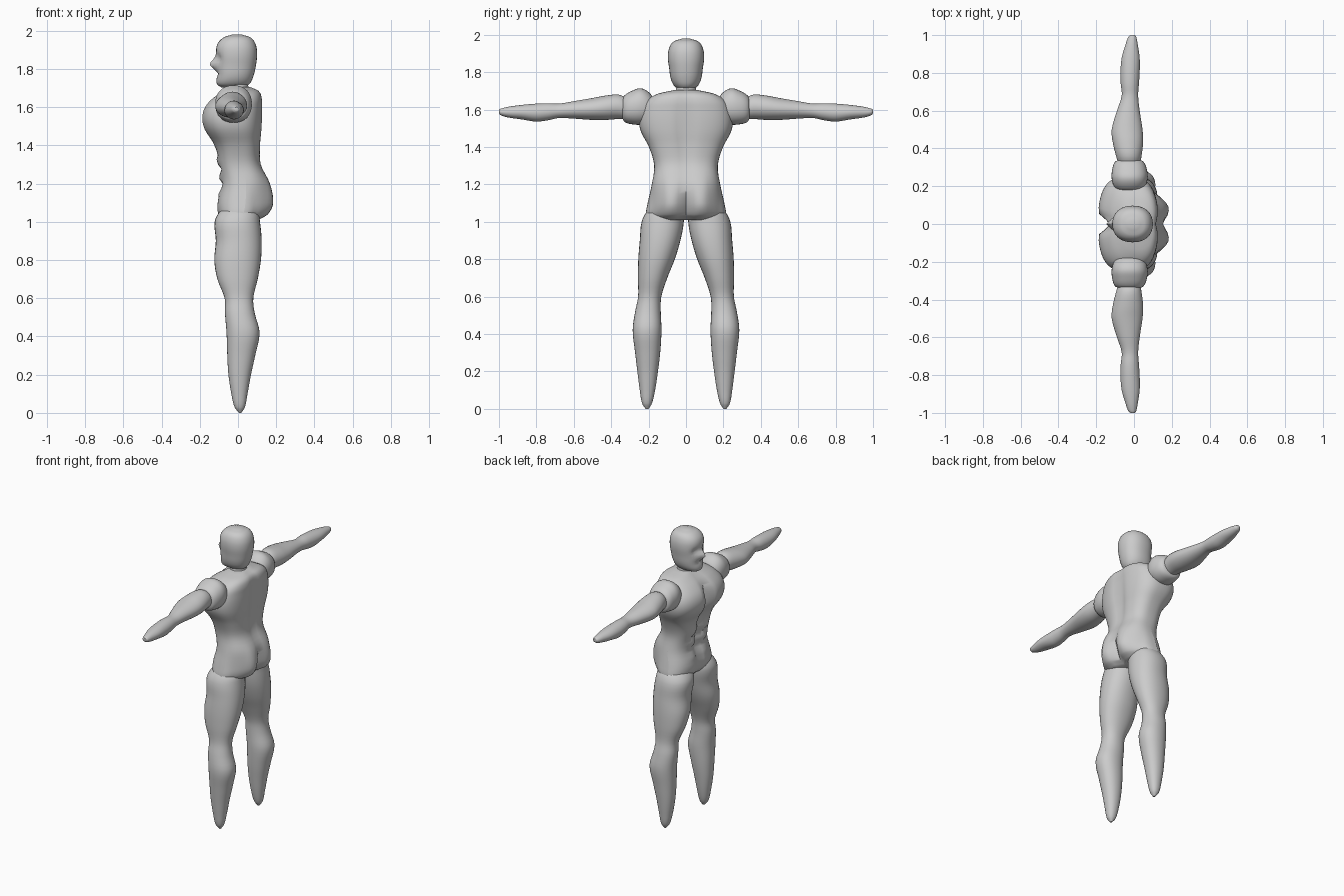
import bpy, bmesh, math


def interp(rows, steps):
    """Smooth in-between sections with Hermite curves."""
    out = []

    def tangent(i, k):
        a, b = rows[max(i - 1, 0)], rows[min(i + 1, len(rows) - 1)]
        return (b[k] - a[k]) / (b[0] - a[0])

    for i in range(len(rows) - 1):
        p, q = rows[i], rows[i + 1]
        h = q[0] - p[0]
        for s in range(steps):
            u = s / steps
            r = [p[0] + h * u]
            for k in range(1, len(p)):
                r.append((2*u**3 - 3*u*u + 1) * p[k] + (u**3 - 2*u*u + u) * h * tangent(i, k)
                         + (3*u*u - 2*u**3) * q[k] + (u**3 - u*u) * h * tangent(i + 1, k))
            out.append(r)
    out.append(list(rows[-1]))
    return out


def loft(name, rows, axis='z', power=1.0, sides=32, steps=4, shape=None, mirror=False):
    """Rows are (position, min x, max x, min other, max other)."""
    bm = bmesh.new()
    rings = []
    for t, x0, x1, b0, b1 in interp(rows, steps):
        ring = []
        for i in range(sides):
            a = 2 * math.pi * i / sides
            c, s = math.cos(a), math.sin(a)
            c = math.copysign(abs(c) ** power, c)
            s = math.copysign(abs(s) ** power, s)
            x = (x0 + x1) / 2 + (x1 - x0) / 2 * c
            b = (b0 + b1) / 2 + (b1 - b0) / 2 * s
            co = (x, b, t) if axis == 'z' else (x, t, b)
            if shape:
                co = shape(*co, c)
            ring.append(bm.verts.new(co))
        rings.append(ring)
    for r0, r1 in zip(rings, rings[1:]):
        for i in range(sides):
            j = (i + 1) % sides
            bm.faces.new((r0[i], r0[j], r1[j], r1[i]))
    bm.faces.new(rings[0])
    bm.faces.new(rings[-1])
    bmesh.ops.recalc_face_normals(bm, faces=bm.faces)
    me = bpy.data.meshes.new(name)
    bm.to_mesh(me)
    bm.free()
    ob = bpy.data.objects.new(name, me)
    bpy.context.collection.objects.link(ob)
    if mirror:
        m = ob.modifiers.new("mirror", 'MIRROR')
        m.use_axis = (False, True, False)
        m.use_clip = False
        m.use_mirror_merge = False
    bpy.ops.object.select_all(action='DESELECT')
    ob.select_set(True)
    bpy.context.view_layer.objects.active = ob
    bpy.ops.object.shade_smooth_by_angle(angle=math.radians(50))
    return ob


def bump(v, centre, width):
    return math.exp(-((v - centre) / width) ** 2)


# Head facing -x: nose, brow and eye sockets
def face(x, y, z, c):
    if c < 0:
        x -= 0.036 * bump(y, 0, 0.024) * bump(z, 1.825, 0.028)
        x += 0.016 * bump(abs(y), 0.04, 0.022) * bump(z, 1.855, 0.022)
        x += 0.010 * bump(y, 0, 0.04) * bump(z, 1.775, 0.014)
    return x, y, z


loft("head", [
    (1.702, -.085, .02, -.025, .025), (1.72, -.11, .058, -.057, .057),
    (1.76, -.112, .08, -.08, .08), (1.82, -.112, .094, -.09, .09),
    (1.88, -.115, .1, -.097, .097), (1.93, -.108, .092, -.09, .09),
    (1.965, -.075, .065, -.065, .065), (1.98, -.03, .02, -.02, .02)],
    power=.9, shape=face)

loft("neck", [(1.62, -.05, .07, -.07, .07), (1.70, -.05, .055, -.055, .055),
              (1.76, -.05, .05, -.05, .05)])


# Torso: breastbone groove, stomach muscles, spine groove and buttock cleft
def torso_shape(x, y, z, c):
    if c < 0:
        x += (0.075 * bump(z, 1.53, 0.1) + 0.03 * bump(z, 1.25, 0.2)) * bump(y, 0, 0.032)
        x += 0.013 * math.cos(2 * math.pi * (z - 1.36) / 0.085) * bump(z, 1.25, .1) * bump(abs(y), .055, .04)
    else:
        x -= (0.055 * bump(z, 1.08, 0.1) + 0.022 * bump(z, 1.48, 0.2)) * bump(y, 0, 0.035)
        x -= 0.05 * bump(z, 1.1, 0.12) * min(1, max(0, abs(y) - 0.1) / 0.08)
    return x, y, z


loft("torso", [
    (1.01, -.085, .11, -.205, .205), (1.04, -.105, .16, -.215, .215),
    (1.10, -.11, .188, -.205, .205), (1.20, -.09, .17, -.183, .183),
    (1.30, -.105, .122, -.17, .17), (1.40, -.125, .118, -.198, .198),
    (1.48, -.175, .125, -.24, .24), (1.54, -.19, .128, -.252, .252),
    (1.60, -.175, .128, -.242, .242), (1.65, -.13, .126, -.21, .21),
    (1.685, -.075, .11, -.15, .15), (1.705, -.04, .07, -.06, .06)],
    power=.72, sides=56, shape=torso_shape)

# Rounded shoulders
loft("shoulder", [
    (.165, -.06, .02, 1.57, 1.64), (.19, -.1, .055, 1.535, 1.685),
    (.24, -.118, .072, 1.52, 1.714), (.29, -.115, .068, 1.522, 1.7),
    (.33, -.1, .05, 1.535, 1.675), (.343, -.07, .025, 1.56, 1.65)],
    axis='y', power=.9, mirror=True)

# Outstretched arms with tapered mitten hands
loft("arm", [
    (.31, -.08, .03, 1.55, 1.66), (.36, -.095, .04, 1.55, 1.68),
    (.43, -.112, .048, 1.545, 1.675), (.5, -.118, .045, 1.545, 1.662),
    (.6, -.09, .03, 1.552, 1.645), (.68, -.065, .022, 1.555, 1.632),
    (.74, -.07, .026, 1.543, 1.634), (.8, -.072, .03, 1.536, 1.632),
    (.88, -.065, .03, 1.548, 1.625), (.95, -.045, .02, 1.558, 1.615),
    (.99, -.03, .012, 1.57, 1.605), (1.0, -.018, .004, 1.58, 1.6)],
    axis='y', mirror=True)

# Legs tapering to points instead of feet
loft("leg", [
    (0, .005, .017, .2, .216), (.03, -.018, .036, .182, .235),
    (.1, -.035, .05, .165, .247), (.2, -.05, .068, .15, .26),
    (.3, -.056, .09, .138, .272), (.42, -.06, .113, .131, .285),
    (.52, -.068, .088, .135, .272), (.6, -.07, .08, .132, .256),
    (.7, -.108, .103, .1, .257), (.8, -.124, .12, .06, .255),
    (.9, -.116, .124, .03, .247), (1.0, -.122, .115, .012, .237),
    (1.06, -.09, .1, .02, .205), (1.09, -.04, .05, .07, .16)],
    power=.92, mirror=True)
